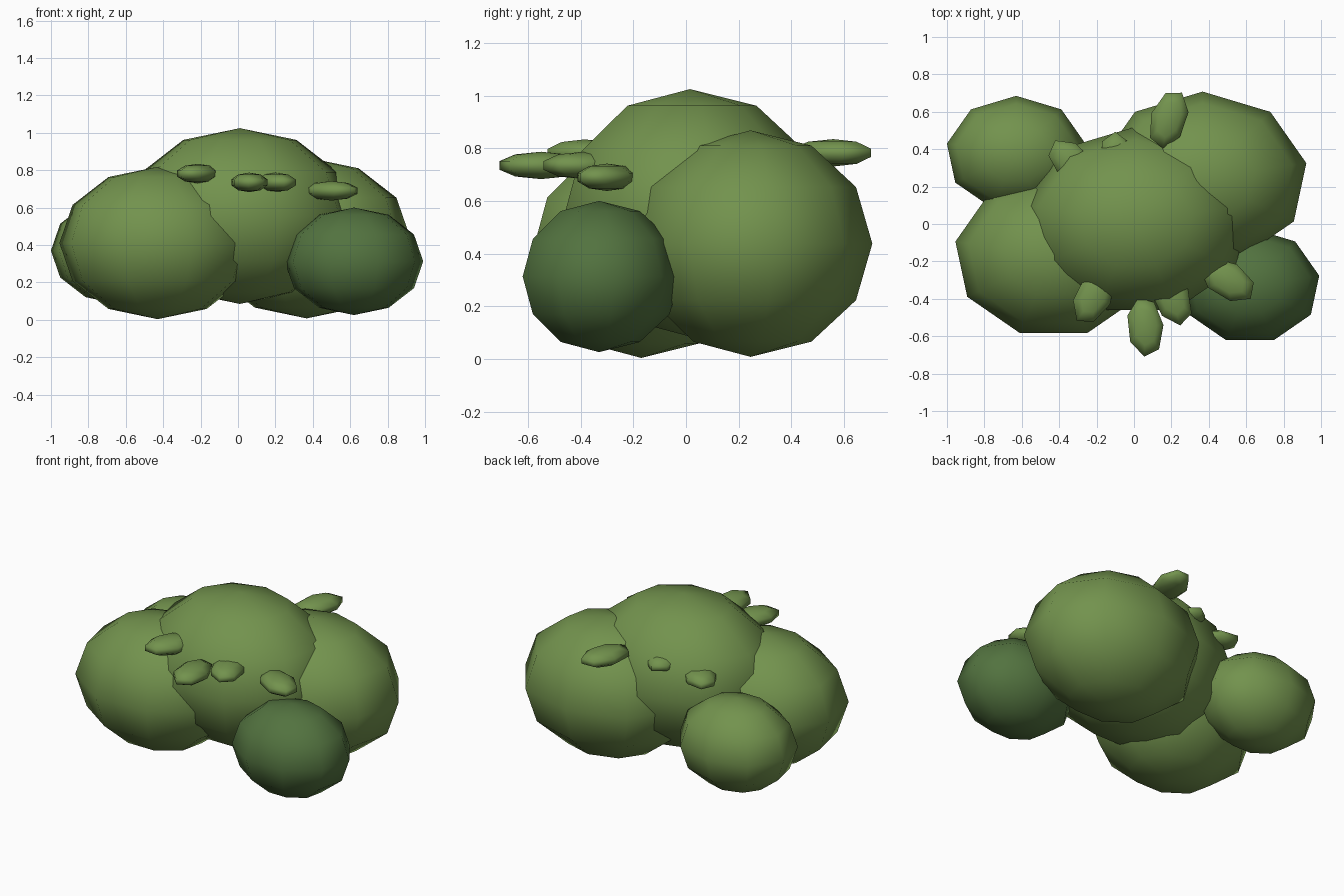
import bpy, bmesh
from math import sin, cos, pi, radians

if "Cube" in bpy.data.objects:
    bpy.data.objects.remove(bpy.data.objects["Cube"])


def material(name, rgb):
    m = bpy.data.materials.new(name)
    m.diffuse_color = (*rgb, 1)
    m.use_nodes = True
    m.node_tree.nodes["Principled BSDF"].inputs["Base Color"].default_value = m.diffuse_color
    return m


light_green = material("light_green", (0.17, 0.29, 0.075))
dark_green = material("dark_green", (0.085, 0.17, 0.05))


def ellipsoid(name, centre, radii, segments, rings, mat, yaw=0.0):
    """Low-poly globe with one meridian on local +y, poles on z, smooth shaded."""
    bm = bmesh.new()
    rx, ry, rz = radii
    top = bm.verts.new((0, 0, rz))
    rows = []
    for i in range(1, rings):
        lat = pi * i / rings
        rows.append([bm.verts.new((rx * sin(lat) * cos(a), ry * sin(lat) * sin(a), rz * cos(lat)))
                     for a in (pi / 2 + 2 * pi * k / segments for k in range(segments))])
    bottom = bm.verts.new((0, 0, -rz))
    for k in range(segments):
        n = (k + 1) % segments
        bm.faces.new((top, rows[0][k], rows[0][n]))
        for a, b in zip(rows, rows[1:]):
            bm.faces.new((a[k], b[k], b[n], a[n]))
        bm.faces.new((bottom, rows[-1][n], rows[-1][k]))
    for f in bm.faces:
        f.smooth = True
    mesh = bpy.data.meshes.new(name)
    bm.to_mesh(mesh)
    bm.free()
    mesh.materials.append(mat)
    ob = bpy.data.objects.new(name, mesh)
    ob.location = centre
    ob.rotation_euler.z = radians(yaw)
    bpy.context.collection.objects.link(ob)
    return ob


# Foliage clumps: same proportions, different sizes
clumps = [
    ("centre_clump", (0.01, 0.015, 0.555), 0.615, light_green),
    ("front_left_clump", (-0.43, -0.17, 0.411), 0.533, light_green),
    ("back_right_clump", (0.367, 0.245, 0.438), 0.563, light_green),
    ("back_left_clump", (-0.63, 0.376, 0.37), 0.376, light_green),
    ("front_right_clump", (0.62, -0.33, 0.313), 0.376, dark_green),
]
for name, centre, r, mat in clumps:
    ellipsoid(name, centre, (r, r * 0.822, r * 0.764), 9, 6, mat)

# Leaf tufts around the centre clump, each pointing outwards
leaves = [
    ((0.50, -0.30, 0.69), -31),
    ((0.20, -0.39, 0.735), -65),
    ((0.06, -0.55, 0.735), -84),
    ((-0.215, -0.385, 0.782), -117),
    ((-0.325, 0.32, 0.70), 135),
    ((-0.08, 0.335, 0.75), 105),
    ((0.185, 0.56, 0.783), 71),
]
for i, (centre, yaw) in enumerate(leaves):
    ellipsoid(f"leaf_tuft_{i + 1}", centre, (0.17, 0.103, 0.052), 7, 5, light_green, yaw)
